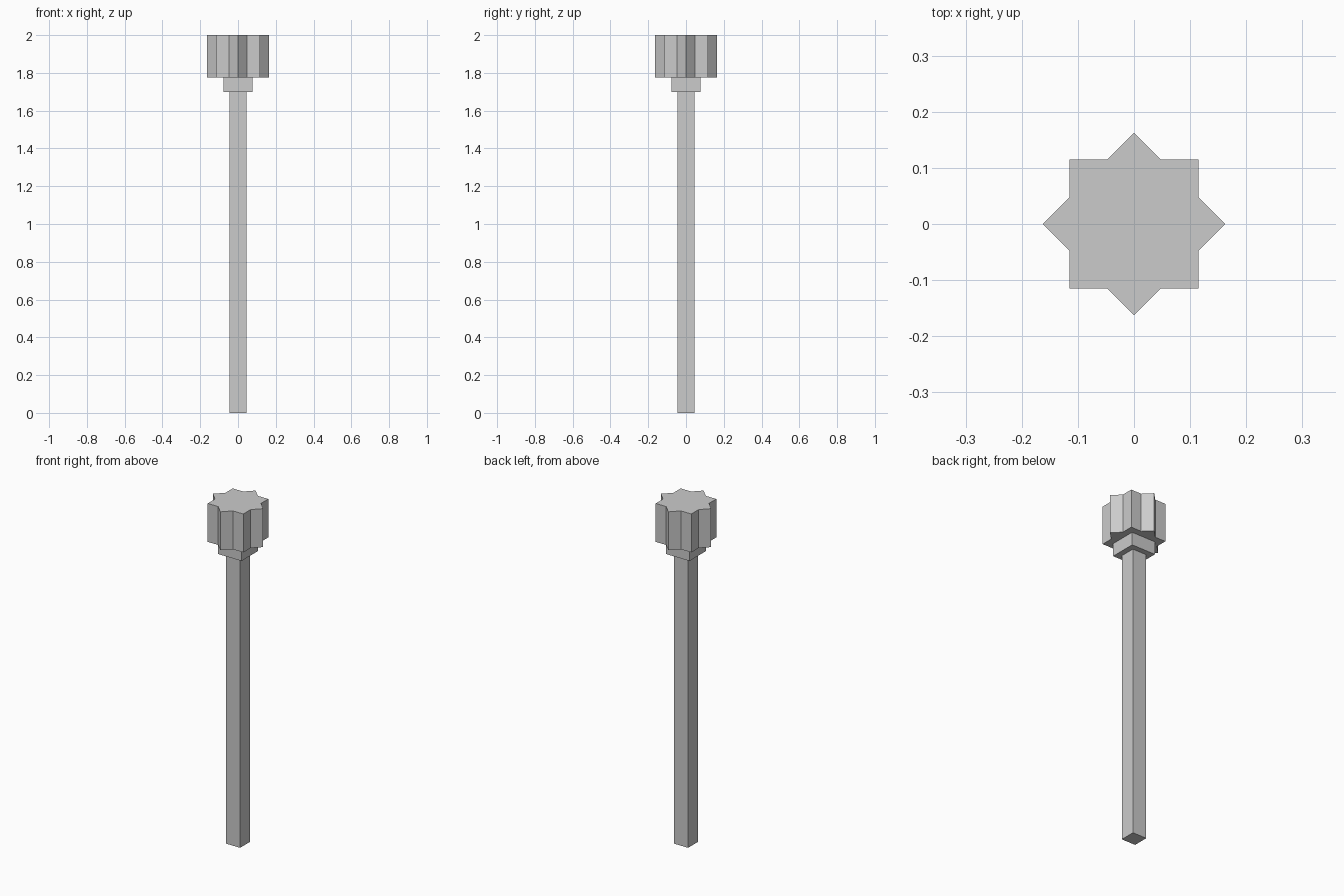
import bpy
import bmesh
from math import cos, sin, pi, sqrt

cube = bpy.data.objects.get("Cube")
if cube:
    bpy.data.objects.remove(cube, do_unlink=True)

grey = bpy.data.materials.new("light grey")
grey.use_nodes = True
colour = (0.6, 0.6, 0.6, 1)
grey.diffuse_color = colour
grey.node_tree.nodes["Principled BSDF"].inputs["Base Color"].default_value = colour


def prism(name, outline, bottom, top):
    """Extrude a flat outline upward into a closed prism."""
    bm = bmesh.new()
    base = bm.faces.new([bm.verts.new((x, y, bottom)) for x, y in outline])
    raised = bmesh.ops.extrude_face_region(bm, geom=[base], use_keep_orig=True)
    verts = [v for v in raised["geom"] if isinstance(v, bmesh.types.BMVert)]
    bmesh.ops.translate(bm, verts=verts, vec=(0, 0, top - bottom))
    bmesh.ops.recalc_face_normals(bm, faces=bm.faces)
    mesh = bpy.data.meshes.new(name)
    bm.to_mesh(mesh)
    bm.free()
    mesh.materials.append(grey)
    obj = bpy.data.objects.new(name, mesh)
    bpy.context.collection.objects.link(obj)
    return obj


def square(half):
    return [(-half, -half), (half, -half), (half, half), (-half, half)]


def star(radius):
    """Eight-pointed outline of two squares crossed at 45 degrees."""
    inner = radius / sqrt(2) / cos(pi / 8)
    return [((inner if i % 2 else radius) * cos(i * pi / 8),
             (inner if i % 2 else radius) * sin(i * pi / 8)) for i in range(16)]


# Square shaft, stepped collar and star-shaped head
prism("shaft", square(0.045), 0, 1.7)
prism("collar", square(0.077), 1.7, 1.775)
prism("star_head", star(0.163), 1.775, 2)
